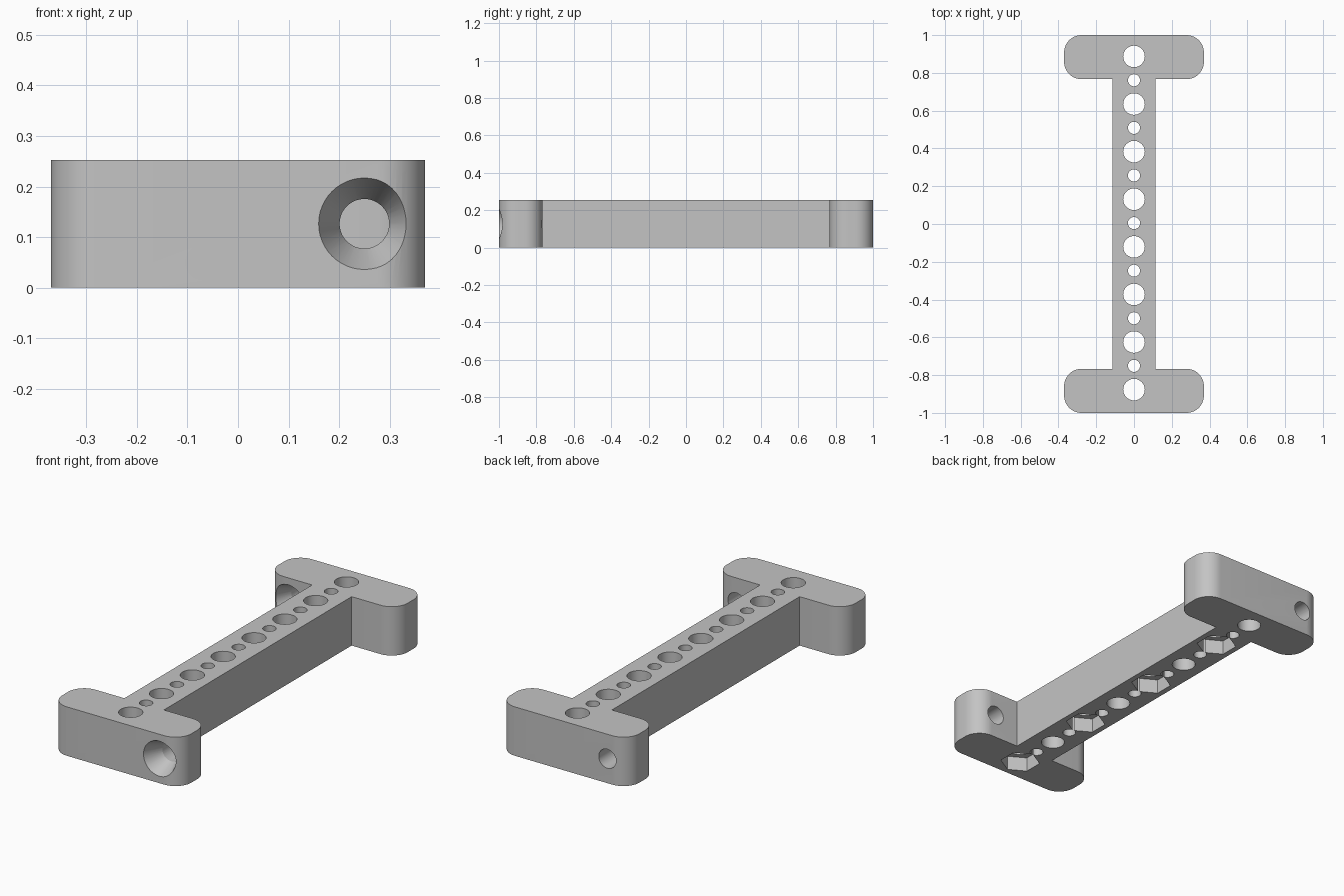
import bpy, bmesh, math
from mathutils import Matrix, Vector

if "Cube" in bpy.data.objects:
    bpy.data.objects.remove(bpy.data.objects["Cube"], do_unlink=True)

HEIGHT = 0.253
MID = HEIGHT / 2
HALF_WEB, HALF_FLANGE, END, INNER = 0.113, 0.37, 1.0, 0.767
CORNER = 0.092
FIRST_HOLE, PITCH = -0.877, 0.252

grey = bpy.data.materials.new("light grey")
grey.use_nodes = True
colour = (0.55, 0.55, 0.55, 1)
grey.diffuse_color = colour
grey.node_tree.nodes["Principled BSDF"].inputs["Base Color"].default_value = colour


def make_object(name, bm):
    bmesh.ops.recalc_face_normals(bm, faces=bm.faces)
    mesh = bpy.data.meshes.new(name)
    bm.to_mesh(mesh)
    bm.free()
    mesh.materials.append(grey)
    obj = bpy.data.objects.new(name, mesh)
    bpy.context.collection.objects.link(obj)
    return obj


def add_cone(bm, centre, r1, r2, depth, along_y=False, sides=48):
    turn = Matrix.Rotation(-math.pi / 2, 4, 'X') if along_y else Matrix()
    bmesh.ops.create_cone(bm, cap_ends=True, segments=sides, radius1=r1, radius2=r2,
                          depth=depth, matrix=Matrix.Translation(centre) @ turn)


def arc(cx, cy, start, steps=12):
    return [(cx + CORNER * math.cos(a), cy + CORNER * math.sin(a))
            for a in (start + math.pi / 2 * i / steps for i in range(steps + 1))]


# I-shaped plan: quarter outline, mirrored into the other three quarters
quarter = [(HALF_WEB, INNER)]
quarter += arc(HALF_FLANGE - CORNER, INNER + CORNER, -math.pi / 2)
quarter += arc(HALF_FLANGE - CORNER, END - CORNER, 0)
half = quarter + [(-x, y) for x, y in reversed(quarter)]
outline = half + [(-x, -y) for x, y in half]

bm = bmesh.new()
base = bm.faces.new([bm.verts.new((x, y, 0)) for x, y in outline])
top = bmesh.ops.extrude_face_region(bm, geom=[base])["geom"]
bmesh.ops.translate(bm, vec=(0, 0, HEIGHT),
                    verts=[v for v in top if isinstance(v, bmesh.types.BMVert)])
bar = make_object("mounting_bar", bm)

# Round holes: alternating large and small through the web, one through each flange
holes = bmesh.new()
for i in range(8):
    y = FIRST_HOLE + PITCH * i
    add_cone(holes, (0, y, MID), 0.057, 0.057, 0.5)
    if i < 7:
        add_cone(holes, (0, y + PITCH / 2, MID), 0.032, 0.032, 0.5)
flange_middle = (END + INNER) / 2
for side in (1, -1):
    add_cone(holes, (0.25 * side, -flange_middle * side, MID), 0.049, 0.049, 0.4, True)

# Hexagonal nut pockets underneath, and countersinks on the front of each flange
pockets = bmesh.new()
for i in range(0, 8, 2):
    bmesh.ops.create_cone(pockets, cap_ends=True, segments=6, radius1=0.097, radius2=0.097,
                          depth=0.15,
                          matrix=Matrix.Translation((0, FIRST_HOLE + PITCH * i, 0))
                          @ Matrix.Rotation(math.pi / 2, 4, 'Z')
                          @ Matrix.Rotation(math.pi / 2, 4, 'Z'))
slope = (0.0905 - 0.049) / 0.095
before, after = 0.03, 0.105
for x, face_y in ((0.25, -END), (-0.25, INNER)):
    add_cone(pockets, (x, face_y + (after - before) / 2, MID), 0.0905 + slope * before,
             0.0905 - slope * after, before + after, True)

# Cut the bar, then discard the cutters
bpy.ops.object.select_all(action='DESELECT')
bar.select_set(True)
bpy.context.view_layer.objects.active = bar
for name, cutter_bm in (("hole_cutter", holes), ("pocket_cutter", pockets)):
    cutter = make_object(name, cutter_bm)
    cutter.hide_render = True
    mod = bar.modifiers.new(name, 'BOOLEAN')
    mod.operation = 'DIFFERENCE'
    mod.solver = 'EXACT'
    mod.object = cutter
    bpy.ops.object.modifier_apply(modifier=mod.name)
    bpy.data.objects.remove(cutter, do_unlink=True)

bpy.ops.object.shade_smooth_by_angle(angle=math.radians(18))
